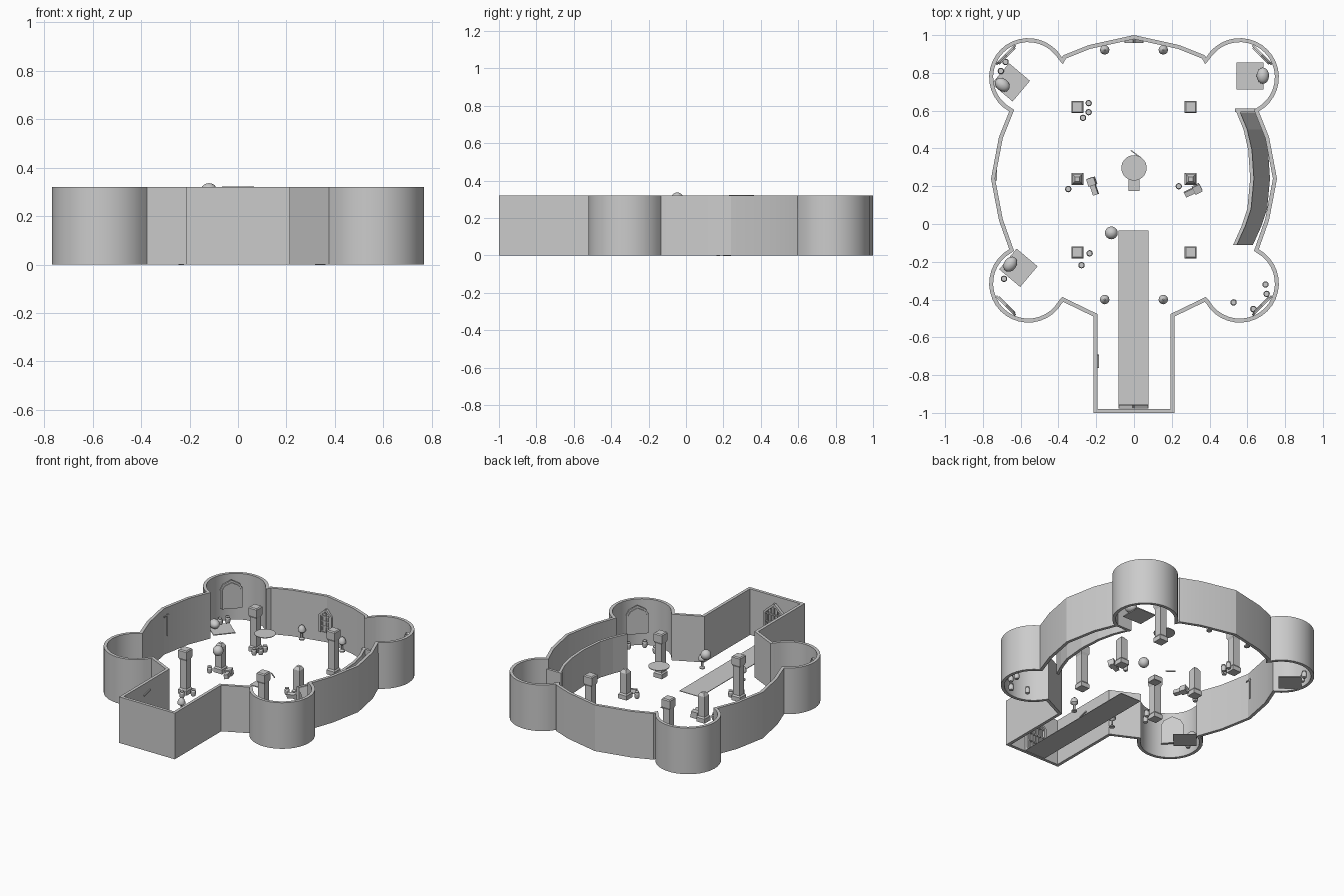
import bpy, bmesh, math
from mathutils import Vector, Matrix

if "Cube" in bpy.data.objects:
    bpy.data.objects.remove(bpy.data.objects["Cube"])

def add(name, verts, faces, smooth=False, loc=(0, 0, 0), rot=(0, 0, 0)):
    me = bpy.data.meshes.new(name)
    me.from_pydata([tuple(v) for v in verts], [], faces)
    bm = bmesh.new()
    bm.from_mesh(me)
    bmesh.ops.recalc_face_normals(bm, faces=bm.faces)
    bm.to_mesh(me)
    bm.free()
    ob = bpy.data.objects.new(name, me)
    bpy.context.collection.objects.link(ob)
    ob.location, ob.rotation_euler = loc, rot
    if smooth:
        bpy.ops.object.select_all(action='DESELECT')
        ob.select_set(True)
        bpy.context.view_layer.objects.active = ob
        bpy.ops.object.shade_smooth_by_angle(angle=math.radians(smooth))
    return ob

def box(name, c, s, rot=(0, 0, 0)):
    v = [(x * s[0] / 2, y * s[1] / 2, z * s[2] / 2) for x in (-1, 1) for y in (-1, 1) for z in (-1, 1)]
    f = [(0, 1, 3, 2), (4, 6, 7, 5), (0, 4, 5, 1), (2, 3, 7, 6), (0, 2, 6, 4), (1, 5, 7, 3)]
    return add(name, v, f, loc=c, rot=rot)

def lathe(name, prof, c, n=16, smooth=30, rot=(0, 0, 0), turn=0):
    """Revolve (radius, z) pairs; n=4 gives square columns."""
    v = [(r * math.cos(turn + 2 * math.pi * i / n), r * math.sin(turn + 2 * math.pi * i / n), z)
         for r, z in prof for i in range(n)]
    f = [(j * n + i, j * n + (i + 1) % n, (j + 1) * n + (i + 1) % n, (j + 1) * n + i)
         for j in range(len(prof) - 1) for i in range(n)]
    f += [tuple(range(n)), tuple(range((len(prof) - 1) * n, len(prof) * n))]
    return add(name, v, f, smooth, c, rot)

def blob(name, c, s, rz=0):
    prof = [(max(0.02, math.sin(a)), -math.cos(a)) for a in [math.pi * i / 10 for i in range(11)]]
    ob = lathe(name, prof, c, 16, 60, (0, 0, rz))
    ob.data.transform(Matrix.Diagonal((*s, 1)))
    return ob

def prism(name, outline, depth, c, rz=0):
    """Extrude an x-z outline along y."""
    n = len(outline)
    v = [(x, y, z) for y in (-depth / 2, depth / 2) for x, z in outline]
    f = [tuple(range(n)), tuple(range(n, 2 * n))]
    f += [(i, (i + 1) % n, n + (i + 1) % n, n + i) for i in range(n)]
    return add(name, v, f, loc=c, rot=(0, 0, rz))

# Outer wall: corridor, four round towers and faceted sides
def arc(cx, cy, r, a0, a1, n=20):
    return [(cx + r * math.cos(math.radians(a0 + (a1 - a0) * i / n)),
             cy + r * math.sin(math.radians(a0 + (a1 - a0) * i / n))) for i in range(n + 1)]

right = [(0.214, -1), (0.214, -0.49), (0.375, -0.412)]
right += arc(0.56, -0.315, 0.207, 210, 421)
right += [(0.715, 0.02), (0.757, 0.24), (0.715, 0.46)]
right += arc(0.56, 0.777, 0.207, -61, 150)
right += [(0.375, 0.893), (0.24, 0.947)]
outer = right + [(0, 1)] + [(-x, y) for x, y in reversed(right)]
N, T, H = len(outer), 0.021, 0.32
inner = []
for i in range(N):
    p, q, r = (Vector(outer[k % N]) for k in (i - 1, i, i + 1))
    d1, d2 = (q - p).normalized(), (r - q).normalized()
    n1, n2 = Vector((-d1.y, d1.x)), Vector((-d2.y, d2.x))
    inner.append(q + (n1 + n2) * T / max(0.6, 1 + n1.dot(n2)))
verts = [(p[0], p[1], z) for z in (0, H) for ring in (outer, inner) for p in ring]
faces = []
for i in range(N):
    j = (i + 1) % N
    for a, b in ((0, 1), (1, 3), (3, 2), (2, 0)):
        faces.append((a * N + i, a * N + j, b * N + j, b * N + i))
add("outer_wall", verts, faces, 13)

# Curved parapet with a steep sloped back, along the right wall
rim = [(0.535, 0.61), (0.58, 0.5), (0.605, 0.39), (0.615, 0.24), (0.6, 0.08), (0.57, -0.01), (0.525, -0.11)]
sec = [(0, 0), (0, 0.25), (0.02, 0.25), (0.02, 0)]
n = len(rim)
v = [(x + dx, y, z) for x, y in rim for dx, z in sec]
f = [(4 * i + k, 4 * i + (k + 1) % 4, 4 * i + 4 + (k + 1) % 4, 4 * i + 4 + k) for i in range(n - 1) for k in range(4)]
add("parapet", v, f + [(0, 1, 2, 3), tuple(range(4 * n - 4, 4 * n))])
v = [(x + dx, min(y, 0.59), z) for x, y in rim for dx, z in ((0.02, 0.24), (0.105, 0.04))]
add("parapet_slope", v, [(2 * i, 2 * i + 1, 2 * i + 3, 2 * i + 2) for i in range(n - 1)])
box("parapet_end", (0.598, 0.602, 0.125), (0.126, 0.018, 0.25))

# Long carpet and central tile
box("carpet", (-0.003, -0.503, 0.002), (0.158, 0.935, 0.004))
box("carpet_step", (-0.003, -0.965, 0.006), (0.158, 0.02, 0.012))
box("floor_tile", (0, 0.205, 0.003), (0.06, 0.06, 0.006))
# Hanging disc, floating ball and dropped blade
lathe("hanging_disc", [(0.067, 0.319), (0.067, 0.323)], (0, 0.297, 0), 32)
blob("floating_ball", (-0.12, -0.047, 0.302), (0.034, 0.034, 0.034))
box("dropped_blade", (0.01, 0.37, 0.006), (0.065, 0.006, 0.006), (0, 0, -0.65))

# Square columns: full at the ends, broken in the middle
Q = math.sqrt(0.5) * 2
for sx in (-1, 1):
    for y in (0.62, 0.238, -0.15):
        prof = [(0.032, 0), (0.032, 0.03), (0.025, 0.04)]
        if y == 0.238:
            prof += [(0.025, 0.18), (0.012, 0.2)]
        else:
            prof += [(0.025, 0.235), (0.032, 0.25), (0.032, 0.3), (0.026, 0.307)]
        lathe("column", [(r * Q, z) for r, z in prof], (sx * 0.3, y, 0), 4, False, turn=math.pi / 4)
# Fallen column pieces
for x, y, a in ((-0.216, 0.2, -1.25), (0.312, 0.175, 0.45)):
    c, s = math.cos(a), math.sin(a)
    box("fallen_shaft", (x, y, 0.02), (0.095, 0.028, 0.03), (0.2, 0, a))
    box("fallen_capital", (x - 0.025 * c * (1 if x < 0 else -1), y - 0.025 * s * (1 if x < 0 else -1), 0.022),
        (0.042, 0.042, 0.042), (0.2, 0, a))

# Braziers
for sx in (-1, 1):
    for y in (0.922, -0.4):
        lathe("brazier", [(0.018, 0), (0.018, 0.008), (0.007, 0.015), (0.007, 0.045), (0.025, 0.06),
                          (0.025, 0.072), (0.018, 0.09), (0.004, 0.102)], (sx * 0.155, y, 0), 12)

# Sleeping mats with rounded bundles
for x, y, a, bx, by in ((-0.652, 0.75, -0.7, -0.697, 0.737), (-0.612, -0.232, -0.7, -0.655, -0.213),
                        (0.614, 0.783, 0, 0.682, 0.785)):
    box("mat", (x, y, 0.003), (0.145, 0.143, 0.006), (0, 0, a))
    blob("bundle", (bx, by, 0.035), (0.033, 0.043, 0.03), 0 if a == 0 else (0.9 if y > 0 else -0.6))

# Pots
for x, y in ((-0.24, 0.64), (-0.24, 0.592), (-0.27, 0.562), (-0.348, 0.185), (0.237, 0.2), (-0.278, -0.218),
             (-0.235, -0.155), (-0.688, -0.29), (-0.705, 0.81), (-0.68, 0.858), (0.527, -0.415),
             (0.632, -0.45), (0.702, -0.37), (0.696, -0.32)):
    lathe("pot", [(0.013, 0), (0.017, 0.012), (0.017, 0.032), (0.012, 0.04), (0.014, 0.045)], (x, y, 0), 12)

# Pointed arch panels in the tower corners
def arch(w, z0, z1, top):
    return [(-w, z0), (w, z0), (w, z1), (w * 0.75, z1 + (top - z1) * 0.55), (0, top),
            (-w * 0.75, z1 + (top - z1) * 0.55), (-w, z1)]
for sx in (-1, 1):
    for y, sy in ((0.777, 1), (-0.315, -1)):
        a = -sx * sy * math.radians(45)
        for k, w, d in ((0.118, 0.072, 0.012), (0.112, 0.06, 0.008)):
            prism("arch_panel", arch(w, 0.09, 0.22, 0.285 if w > 0.07 else 0.27), d,
                  (sx * (0.56 + k), y + sy * k, 0), a)

# Barred gate at the entrance and barred window at the back
def grille(name, x, y, w, z0, z1):
    h = z1 - z0
    for s in (-1, 1):
        box(name + "_post", (x + s * w, y, z0 + h * 0.38), (0.014, 0.02, h * 0.76))
        box(name + "_arch", (x + s * w / 2, y, z0 + h * 0.87), (math.hypot(w, h * 0.25), 0.02, 0.014),
            (0, s * math.atan2(h * 0.25, w), 0))
    for i in range(-2, 3):
        t = h * (0.95 - 0.09 * abs(i))
        box(name + "_bar", (x + i * w / 3, y, z0 + t / 2), (0.006, 0.008, t))
    for i in range(4):
        box(name + "_rail", (x, y, z0 + h * (0.05 + 0.22 * i)), (2 * w, 0.01, 0.007))
grille("gate", -0.003, -0.967, 0.072, 0.01, 0.27)
grille("window", 0, 0.968, 0.043, 0.07, 0.23)
box("window_back", (0, 0.972, 0.14), (0.08, 0.008, 0.12))

# Wall hangings on the left
box("wall_pole", (-0.729, 0.265, 0.2), (0.005, 0.008, 0.15))
box("wall_pole_bar", (-0.729, 0.265, 0.265), (0.006, 0.07, 0.008))
box("corridor_bracket", (-0.189, -0.727, 0.25), (0.006, 0.07, 0.008), (0.25, 0, 0))
